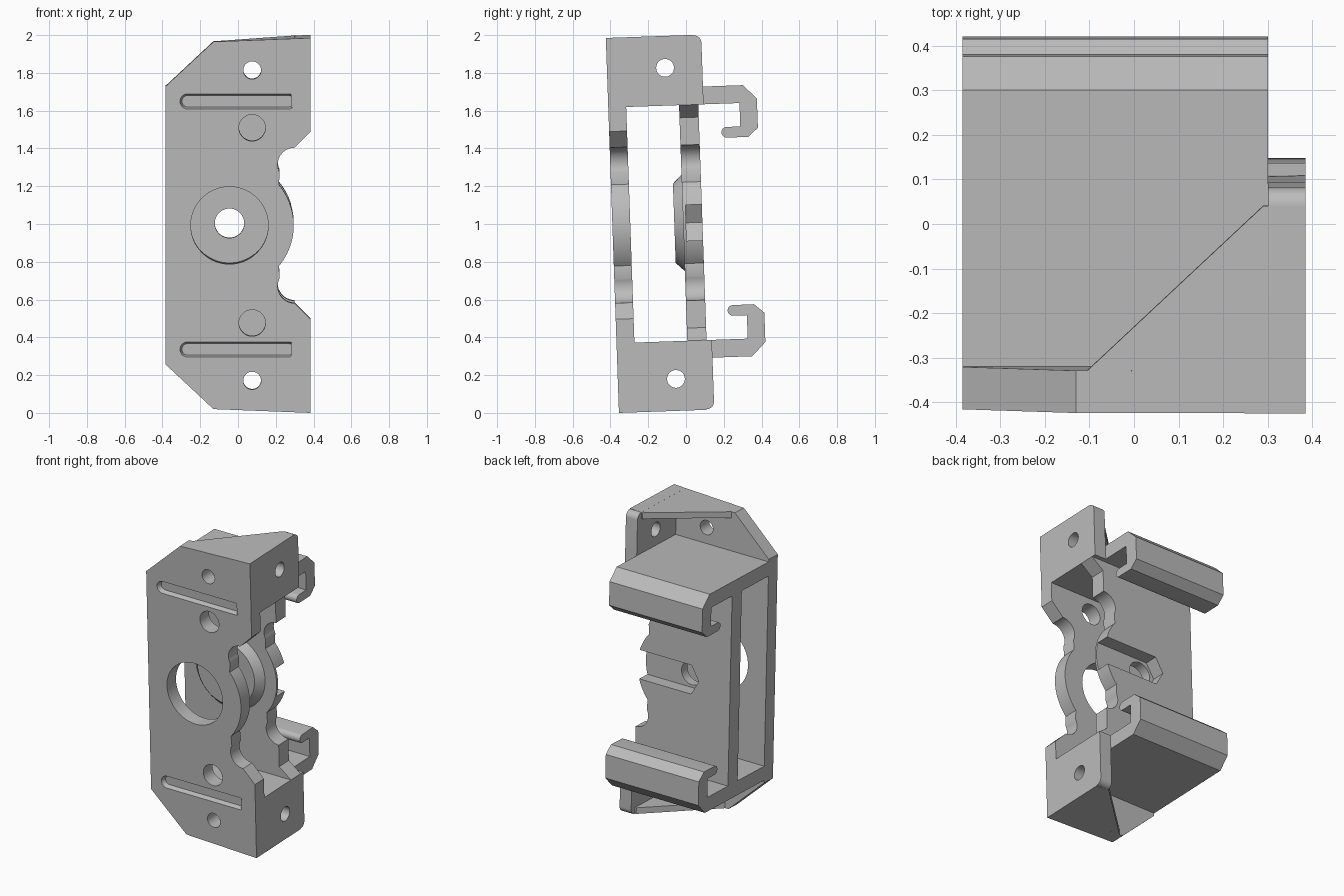
import bpy, bmesh, math
from mathutils import Matrix

if "Cube" in bpy.data.objects:
    bpy.data.objects.remove(bpy.data.objects["Cube"])

LENGTH = 1.986          # height of the bracket before it is leaned back
MID = LENGTH / 2
HOLE_X = -0.045         # centre of the main bore
FRONT, BACK_IN, BACK_OUT = 0.095, 0.375, 0.477   # plate depths
LEFT, WALL, RIGHT = -0.385, 0.30, 0.385

grey = bpy.data.materials.new("plain grey")
grey.use_nodes = True
grey.diffuse_color = (0.5, 0.5, 0.5, 1)
grey.node_tree.nodes["Principled BSDF"].inputs["Base Color"].default_value = (0.5, 0.5, 0.5, 1)


def arc(cx, cy, r, a0, a1, n=12):
    angles = [math.radians(a0 + (a1 - a0) * i / n) for i in range(n + 1)]
    return [(cx + r * math.cos(a), cy + r * math.sin(a)) for a in angles]


def circle(cx, cy, r, n=40):
    return arc(cx, cy, r, 0, 360, n)[:-1]


def stadium(cx, cy, half, r):
    return arc(cx + half, cy, r, -90, 90) + arc(cx - half, cy, r, 90, 270)


def prism(name, pts, axis, lo, hi, end_pts=None, flip=False):
    """Loft an outline along x, y or z; flip mirrors it top to bottom."""
    place = {"x": lambda p, t: (t, p[0], p[1]),
             "y": lambda p, t: (p[0], t, p[1]),
             "z": lambda p, t: (p[0], p[1], t)}[axis]
    bm = bmesh.new()
    a = [bm.verts.new(place(p, lo)) for p in pts]
    b = [bm.verts.new(place(p, hi)) for p in (end_pts or pts)]
    bm.faces.new(a)
    bm.faces.new(b[::-1])
    for i in range(len(a)):
        j = (i + 1) % len(a)
        bm.faces.new((a[i], b[i], b[j], a[j]))
    if flip:
        for v in bm.verts:
            v.co.z = LENGTH - v.co.z
    bmesh.ops.recalc_face_normals(bm, faces=bm.faces)
    mesh = bpy.data.meshes.new(name)
    bm.to_mesh(mesh)
    bm.free()
    mesh.materials.append(grey)
    obj = bpy.data.objects.new(name, mesh)
    bpy.context.collection.objects.link(obj)
    return obj


def cut(obj, cutters):
    bpy.context.view_layer.objects.active = obj
    for c in cutters:
        mod = obj.modifiers.new("cut", "BOOLEAN")
        mod.operation, mod.solver, mod.object = "DIFFERENCE", "EXACT", c
        bpy.ops.object.modifier_apply(modifier=mod.name)
        bpy.data.objects.remove(c)


def symmetric(upper):
    """Close an outline from its upper half, given as heights above the middle."""
    return [(x, MID + z) for x, z in upper] + [(x, MID - z) for x, z in upper[::-1] if z > 1e-6]


parts = []
# Scalloped edge shared by both plates
scallop = arc(-0.04, 0, 0.335, 0, 40) + arc(0.30, 0.322, 0.09, 208, 90)

# Front plate with bore, round holes and shallow slots
front = prism("front_plate", symmetric(scallop + [
    (RIGHT, 0.497), (RIGHT, MID), (-0.13, 0.973), (LEFT, 0.735)]), "y", 0, FRONT)
cutters = [prism("bore_cutter", circle(HOLE_X, MID, 0.205, 64), "y", -0.1, 0.2)]
for flip in (False, True):
    for z, r in ((1.51, 0.07), (1.815, 0.047)):
        cutters.append(prism("hole_cutter", circle(0.075, z, r), "y", -0.1, 0.2, flip=flip))
    cutters.append(prism("slot_cutter", stadium(0, 1.65, 0.267, 0.042), "y", -0.005, 0.03,
                         stadium(0, 1.65, 0.267, 0.030), flip))
cut(front, cutters)
parts.append(front)

# Back plate with screw hole and sideways nut slot
back = prism("back_plate", symmetric(scallop + [
    (WALL, 0.557), (RIGHT, 0.624), (RIGHT, 0.65), (LEFT, 0.65)]), "y", BACK_IN, BACK_OUT)
nut = [(-0.155, 0), (-0.1, 0.095), (0.5, 0.095), (0.5, -0.095), (-0.1, -0.095)]
cut(back, [prism("screw_cutter", circle(HOLE_X, MID, 0.078), "y", 0.2, 0.6),
           prism("nut_cutter", [(x, MID + z) for x, z in nut], "y", 0.39, 0.6)])
parts.append(back)

# Conical boss on the inner face of the back plate
boss = prism("boss", circle(HOLE_X, MID, 0.21, 64), "y", 0.328, 0.38,
             circle(HOLE_X, MID, 0.26, 64))
cut(boss, [prism("screw_cutter", circle(HOLE_X, MID, 0.078), "y", 0.2, 0.6)])
parts.append(boss)

# Shelf running back into a rail hook
hook = [(0.05, 1.617), (0.05, 1.711), (0.716, 1.711), (0.788, 1.638), (0.788, 1.483),
        (0.735, 1.436)] + arc(0.622, 1.465, 0.028, 270, 90) + [
        (0.695, 1.493), (0.695, 1.617)]
# Ear side wall with a rounded rear corner
ear = [(0, 1.617), (0.505, 1.617)] + arc(0.465, 1.943, 0.04, 0, 90, 8) + [(0, 1.983)]
# Ear cover, a sheet with a diagonal free edge
cover = [(-0.13, 0), (RIGHT, 0), (RIGHT, 0.465), (WALL, 0.465), (WALL - 0.01, 0.465),
         (-0.11, 0.09), (-0.13, 0.09)]

for flip, side in ((False, "upper"), (True, "lower")):
    parts.append(prism(side + "_rail_hook", hook, "x", LEFT, WALL, flip=flip))
    parts.append(prism(side + "_shelf_end", [(0, 1.617), (0.477, 1.617), (0.477, 1.711),
                                             (0, 1.711)], "x", WALL - 0.02, RIGHT, flip=flip))
    wall = prism(side + "_ear_wall", ear, "x", WALL, RIGHT, flip=flip)
    cut(wall, [prism("side_hole_cutter", circle(0.308, 1.817, 0.047), "x", 0.1, 0.6, flip=flip)])
    lid = prism(side + "_ear_cover", cover, "z", LENGTH - 0.04, LENGTH, flip=flip)
    for v in lid.data.vertices:      # the cover falls away to one side
        v.co.z += (0.039 if flip else -0.039) * (RIGHT - v.co.x)
    parts += [wall, lid]

# The shelf end must not cover the hole, so only the ear wall is drilled

# Lean the whole bracket and smooth the curved faces
lean = Matrix.Translation((0, -0.355, 0)) @ Matrix.Rotation(0.035, 4, "X")
bpy.ops.object.select_all(action="DESELECT")
for obj in parts:
    obj.data.transform(lean)
    obj.select_set(True)
bpy.context.view_layer.objects.active = parts[0]
bpy.ops.object.shade_smooth_by_angle(angle=math.radians(30))
